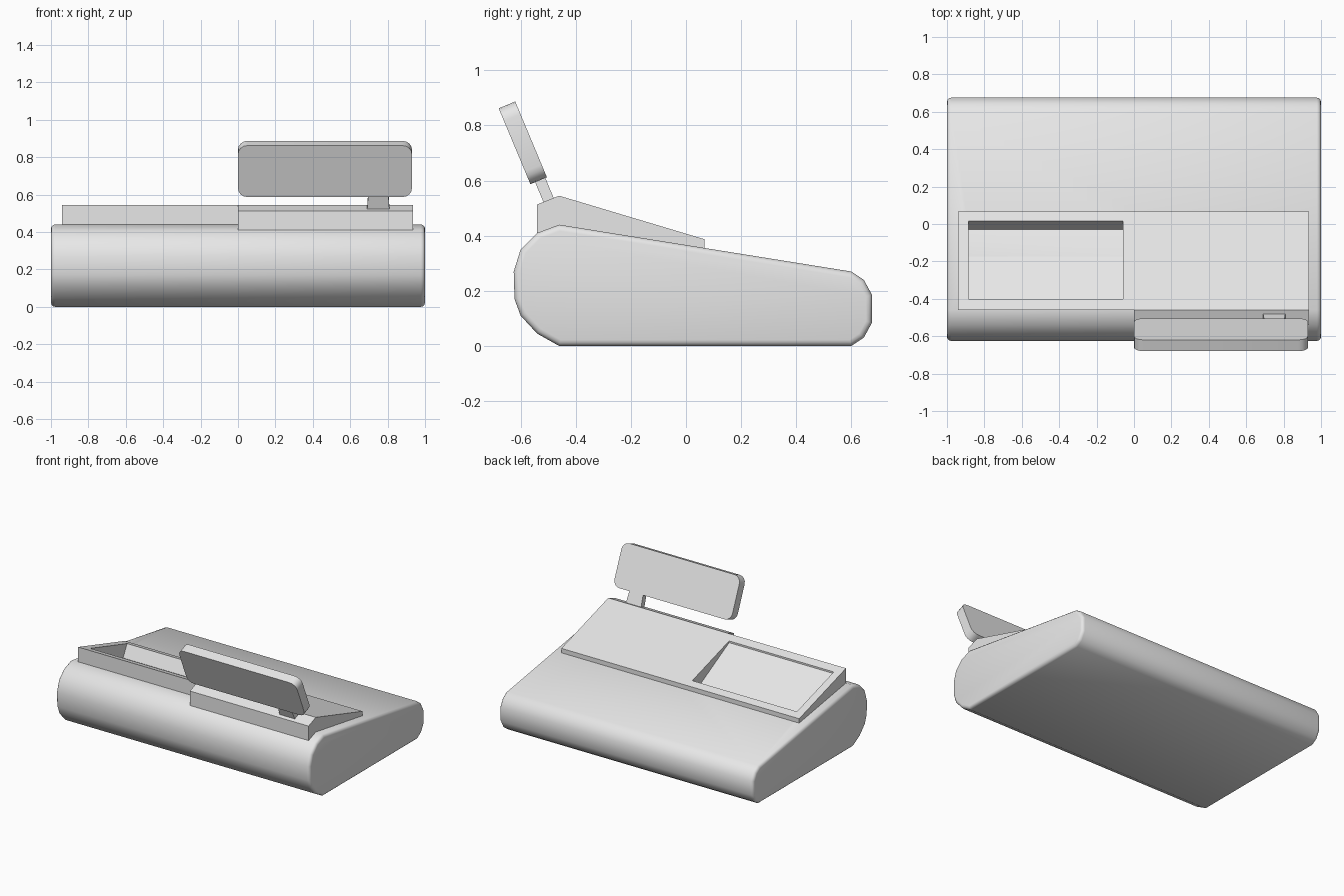
import bpy, bmesh, math
from mathutils import Vector

old = bpy.data.objects.get("Cube")
if old:
    bpy.data.objects.remove(old, do_unlink=True)

grey = bpy.data.materials.new("light_grey")
grey.use_nodes = True
grey.diffuse_color = (0.8, 0.8, 0.8, 1)
grey.node_tree.nodes["Principled BSDF"].inputs["Base Color"].default_value = (0.8, 0.8, 0.8, 1)


def prism(name, profile, x0, x1, bevel=0, taper=0):
    """Extrude a (y, z) profile along x; optionally round the rims of both ends."""
    bm = bmesh.new()
    ends = [[bm.verts.new((x, y, z)) for y, z in profile] for x in (x0, x1)]
    caps = [bm.faces.new(ring) for ring in ends]
    n = len(profile)
    for i in range(n):
        j = (i + 1) % n
        bm.faces.new((ends[0][i], ends[0][j], ends[1][j], ends[1][i]))
    bmesh.ops.recalc_face_normals(bm, faces=bm.faces)
    if bevel:
        rims = [e for cap in caps for e in cap.edges]
        bmesh.ops.bevel(bm, geom=rims, offset=bevel, segments=3, profile=0.5, affect='EDGES')
    return to_object(name, bm)


def to_object(name, bm):
    mesh = bpy.data.meshes.new(name)
    bm.to_mesh(mesh)
    bm.free()
    mesh.materials.append(grey)
    ob = bpy.data.objects.new(name, mesh)
    bpy.context.collection.objects.link(ob)
    return ob


def activate(ob):
    bpy.ops.object.select_all(action='DESELECT')
    ob.select_set(True)
    bpy.context.view_layer.objects.active = ob


def cut(ob, cutter):
    activate(ob)
    mod = ob.modifiers.new("recess", 'BOOLEAN')
    mod.object = cutter
    mod.operation = 'DIFFERENCE'
    mod.solver = 'EXACT'
    bpy.ops.object.modifier_apply(modifier=mod.name)


def smooth(ob, degrees=35):
    activate(ob)
    bpy.ops.object.shade_smooth_by_angle(angle=math.radians(degrees))


# Wedge-shaped body with rounded front and back
body = prism("body", [
    (-0.46, 0), (-0.54, 0.045), (-0.60, 0.11), (-0.622, 0.17), (-0.625, 0.27),
    (-0.60, 0.35), (-0.54, 0.41), (-0.46, 0.44), (0.60, 0.27), (0.645, 0.24),
    (0.675, 0.185), (0.675, 0.085), (0.645, 0.03), (0.60, 0)], -1, 1, bevel=0.022)

# Raised sloping console and its front lip on one half
console = prism("console", [(-0.46, 0.40), (-0.46, 0.545), (0.068, 0.387), (0.068, 0.32)],
                -0.94, 0.935)
lip = prism("console_front_lip", [(-0.54, 0.40), (-0.54, 0.513), (-0.46, 0.545), (-0.46, 0.40)],
            0, 0.935)

# Recessed tray, deeper toward the back
tray_cutter = prism("tray_cutter", [(-0.40, 0.515), (-0.40, 0.70), (0.07, 0.50), (0.015, 0.403),
                                    (-0.03, 0.318)], -0.885, -0.06)
cut(body, tray_cutter)
cut(console, tray_cutter)
bpy.data.objects.remove(tray_cutter, do_unlink=True)
smooth(body)

# Tilted display panel with rounded corners
bm = bmesh.new()
bmesh.ops.create_cube(bm, size=1)
bmesh.ops.scale(bm, vec=(0.93, 0.065, 0.298), verts=bm.verts)
corners = [e for e in bm.edges
           if abs((e.verts[0].co - e.verts[1].co).normalized().y) > 0.9]
bmesh.ops.bevel(bm, geom=corners, offset=0.05, segments=4, profile=0.5, affect='EDGES')
display = to_object("display_panel", bm)
display.location = (0.465, -0.592, 0.737)
display.rotation_euler.x = math.radians(22.7)
smooth(display)

# Tapered stem joining the display to the console
bm = bmesh.new()
bmesh.ops.create_cube(bm, size=1)
for v in bm.verts:
    half_width = 0.052 if v.co.z > 0 else 0.062
    v.co = Vector((math.copysign(half_width, v.co.x), v.co.y * 0.04, v.co.z * 0.15))
stem = to_object("display_stem", bm)
stem.location = (0.75, -0.513, 0.564)
stem.rotation_euler.x = math.radians(22.7)
